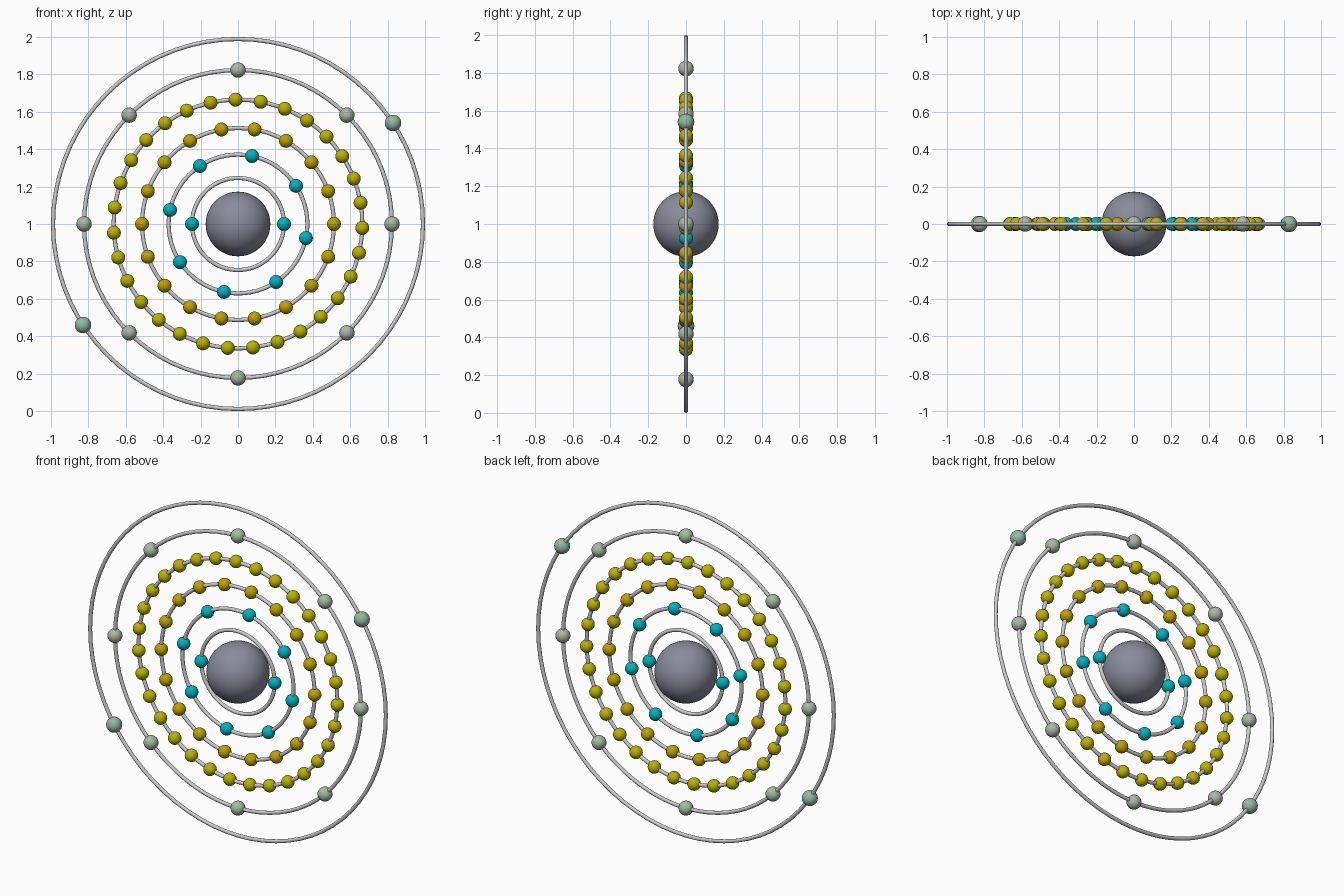
import bpy
from math import sin, cos, pi, radians

if "Cube" in bpy.data.objects:
    bpy.data.objects.remove(bpy.data.objects["Cube"])

CENTRE_Z = 1.0


def material(name, rgb):
    m = bpy.data.materials.new(name)
    m.diffuse_color = (*rgb, 1)
    m.use_nodes = True
    m.node_tree.nodes["Principled BSDF"].inputs["Base Color"].default_value = m.diffuse_color
    return m


def finish(name, mat=None):
    obj = bpy.context.object
    obj.name = name
    bpy.ops.object.shade_smooth()
    if mat:
        obj.data.materials.append(mat)
    return obj


teal = material("teal", (0.0, 0.45, 0.52))
amber = material("amber", (0.52, 0.36, 0.0))
yellow = material("yellow", (0.5, 0.45, 0.0))
sage = material("sage", (0.38, 0.5, 0.36))
mint = material("mint", (0.28, 0.5, 0.36))
slate = material("slate", (0.25, 0.26, 0.33))

# central nucleus
bpy.ops.mesh.primitive_uv_sphere_add(segments=48, ring_count=24, radius=0.173,
                                     location=(0, 0, CENTRE_Z))
finish("nucleus", slate)

# shells: ring radius, ball count, first ball angle, ball radius, colour
shells = [
    (0.246, 2, 0, 0.037, teal),
    (0.371, 8, -11.7, 0.037, teal),
    (0.513, 18, 0, 0.037, amber),
    (0.665, 31, -1.8, 0.037, yellow),
    (0.823, 8, 0, 0.041, sage),
    (0.989, 2, 33.1, 0.044, mint),
]

for i, (radius, count, phase, ball_r, mat) in enumerate(shells, 1):
    # orbit ring standing in the xz plane
    bpy.ops.mesh.primitive_torus_add(major_radius=radius, minor_radius=0.011,
                                     major_segments=72, minor_segments=12,
                                     location=(0, 0, CENTRE_Z), rotation=(pi / 2, 0, 0))
    finish(f"orbit_ring_{i}")

    # balls evenly spaced around the ring, sharing one mesh
    mesh = None
    for k in range(count):
        a = radians(phase) + 2 * pi * k / count
        pos = (radius * cos(a), 0, CENTRE_Z + radius * sin(a))
        if mesh is None:
            bpy.ops.mesh.primitive_uv_sphere_add(segments=24, ring_count=14,
                                                 radius=ball_r, location=pos)
            mesh = finish(f"electron_{i}_{k + 1}", mat).data
        else:
            ball = bpy.data.objects.new(f"electron_{i}_{k + 1}", mesh)
            ball.location = pos
            bpy.context.collection.objects.link(ball)
